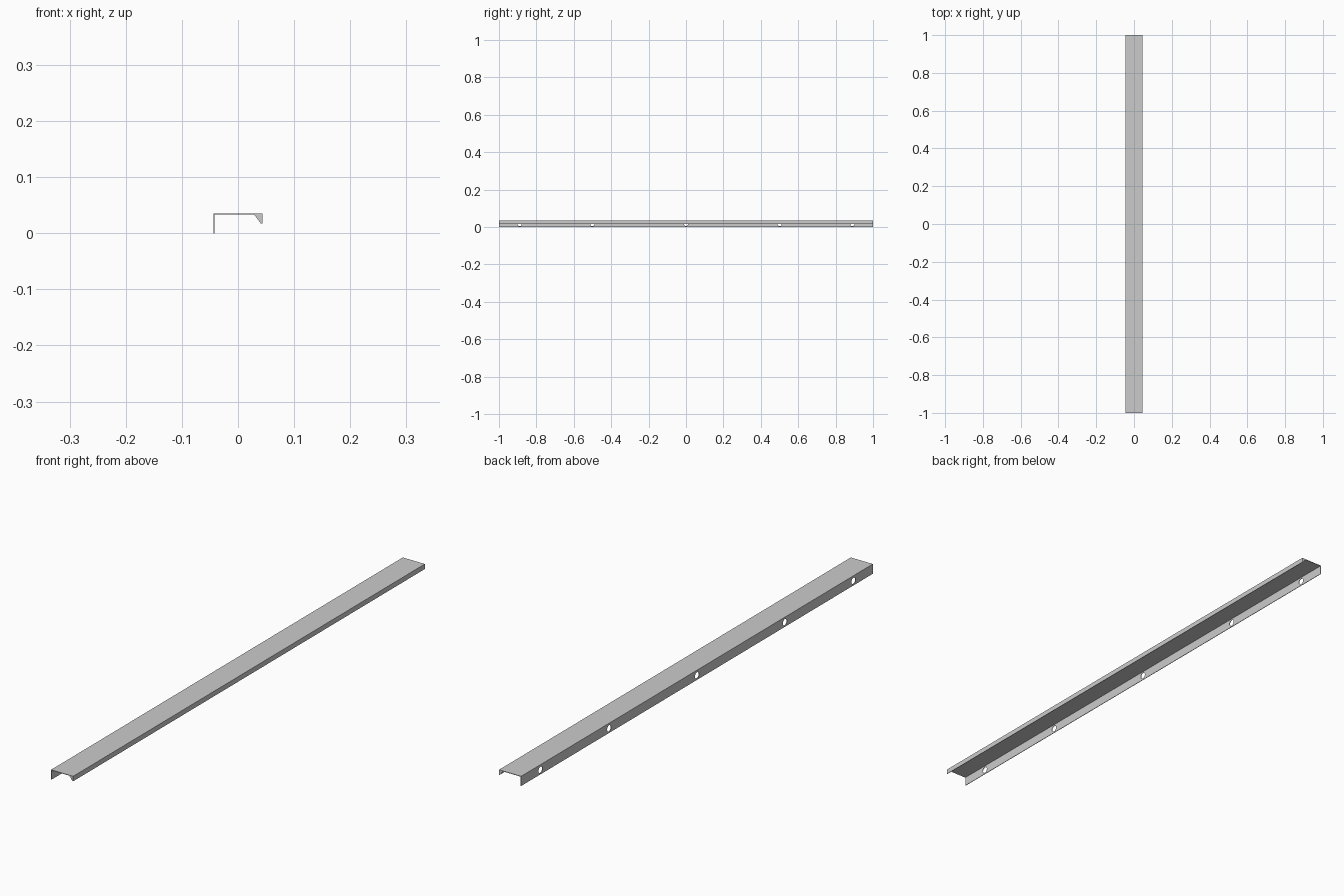
import bpy, bmesh
from math import pi

if "Cube" in bpy.data.objects:
    bpy.data.objects.remove(bpy.data.objects["Cube"])

W, H, T = 0.044, 0.035, 0.002   # half width, height, sheet thickness
LIP = 0.017                     # lower edge of the short lip


def extrude_profile(name, points, y0, y1):
    """Prism with an x-z outline running from y0 to y1."""
    bm = bmesh.new()
    face = bm.faces.new([bm.verts.new((x, y0, z)) for x, z in points])
    res = bmesh.ops.extrude_face_region(bm, geom=[face])
    moved = [v for v in res["geom"] if isinstance(v, bmesh.types.BMVert)]
    bmesh.ops.translate(bm, verts=moved, vec=(0, y1 - y0, 0))
    bmesh.ops.recalc_face_normals(bm, faces=bm.faces)
    mesh = bpy.data.meshes.new(name)
    bm.to_mesh(mesh)
    bm.free()
    obj = bpy.data.objects.new(name, mesh)
    bpy.context.collection.objects.link(obj)
    return obj


# Folded sheet channel: tall flange, top, short lip
channel = extrude_profile("folded_channel", [
    (-W, 0), (-W, H), (W, H), (W, LIP),
    (W - T, LIP), (W - T, H - T), (-W + T, H - T), (-W + T, 0)], -1, 1)

# Round screw holes through the tall flange
for y in (-0.89, -0.5, 0, 0.5, 0.89):
    bpy.ops.mesh.primitive_cylinder_add(
        vertices=32, radius=0.0115, depth=0.02,
        location=(-W, y, 0.0165), rotation=(0, pi / 2, 0))
    cutter = bpy.context.object
    cutter.name = "screw_hole_cutter"
    cutter.hide_render = True
    mod = channel.modifiers.new("screw_hole", 'BOOLEAN')
    mod.object = cutter
    mod.operation = 'DIFFERENCE'
    mod.solver = 'EXACT'

# Apply the cuts and drop the cutters
bpy.context.view_layer.objects.active = channel
for mod in list(channel.modifiers):
    cutter = mod.object
    bpy.ops.object.modifier_apply(modifier=mod.name)
    bpy.data.objects.remove(cutter)

# Triangular corner tabs closing the lip at both ends
tab = [(W - T, H - T), (W - T, LIP), (W - 2 * T + 0.001, LIP), (0.029, H - T)]
extrude_profile("front_corner_tab", tab, -1, -1 + T)
extrude_profile("back_corner_tab", tab, 1 - T, 1)
